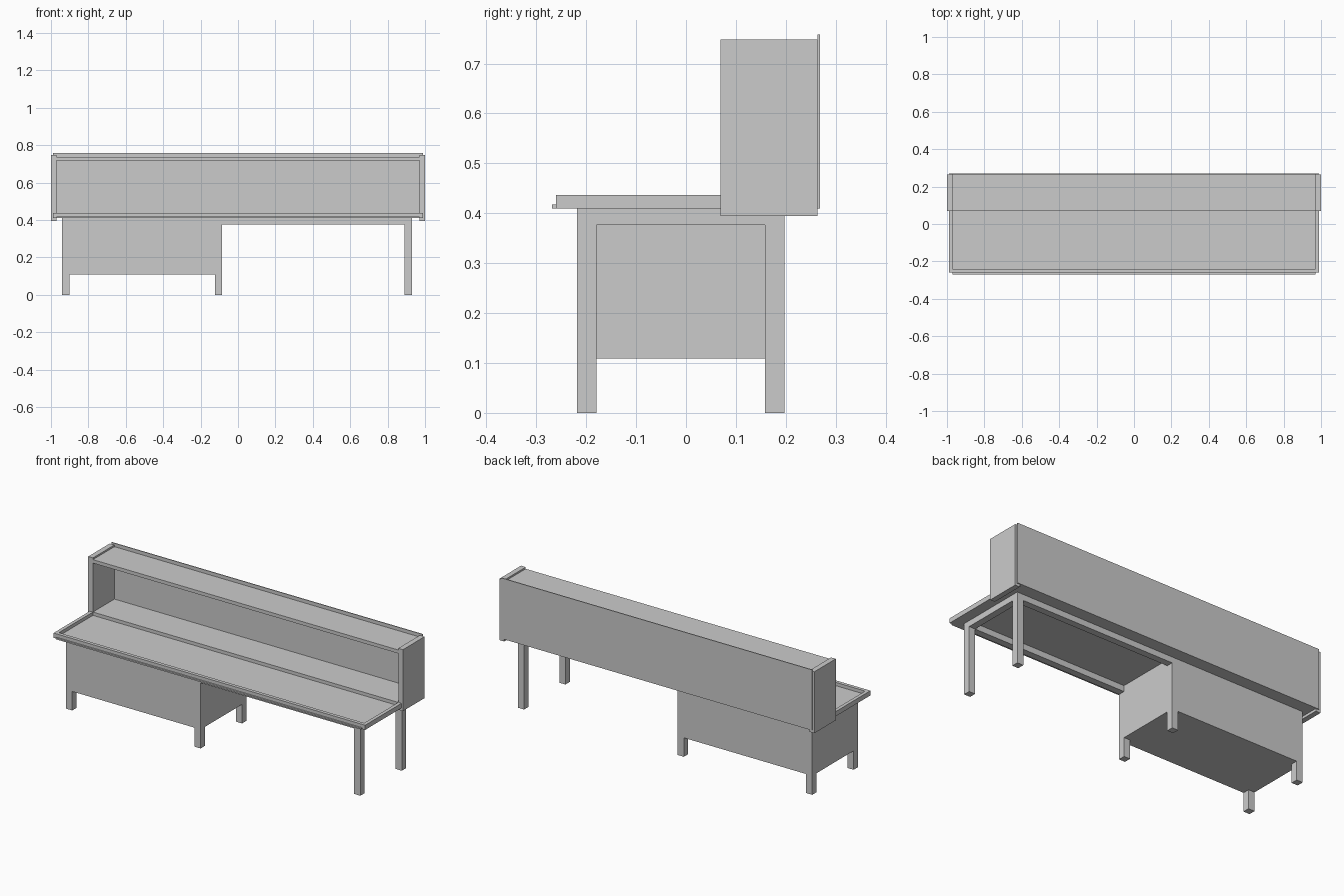
import bpy

if "Cube" in bpy.data.objects:
    bpy.data.objects.remove(bpy.data.objects["Cube"])


def box(name, x0, x1, y0, y1, z0, z1):
    """Axis-aligned box from its limits."""
    bpy.ops.mesh.primitive_cube_add(
        size=1, location=((x0 + x1) / 2, (y0 + y1) / 2, (z0 + z1) / 2))
    ob = bpy.context.object
    ob.name = name
    ob.scale = (x1 - x0, y1 - y0, z1 - z0)
    bpy.ops.object.transform_apply(location=False, rotation=False, scale=True)
    return ob


# Key lines of the base frame
FRONT, BACK, LEG = -0.218, 0.197, 0.039
F_IN, B_IN = FRONT + LEG, BACK - LEG
LEG_X = (-0.94, -0.124, 0.891)

# Legs
for x in LEG_X:
    box("front_leg", x, x + LEG, FRONT, F_IN, 0, 0.41)
    box("back_leg", x, x + LEG, B_IN, BACK, 0, 0.41)

# Cabinet: cross-shaped body, flush with the outer faces of its legs
box("cabinet_body", LEG_X[0] + LEG, LEG_X[1], FRONT, BACK, 0.109, 0.41)
for x in LEG_X[:2]:
    box("cabinet_side", x, x + LEG, F_IN, B_IN, 0.109, 0.41)

# Aprons under the open half
for y in (FRONT, B_IN):
    box("long_apron", LEG_X[1] + LEG, LEG_X[2], y, y + LEG, 0.376, 0.41)
box("end_apron", LEG_X[2], LEG_X[2] + LEG, F_IN, B_IN, 0.376, 0.41)

# Worktop: thin panel with a protruding front lip, framed by a raised rim
box("worktop_panel", -0.97, 0.97, -0.269, 0.264, 0.41, 0.418)
box("front_rim", -0.99, 0.99, -0.26, -0.24, 0.41, 0.437)
for s in (-1, 1):
    a, b = sorted((s * 0.97, s * 0.99))
    box("side_rim", a, b, -0.24, 0.264, 0.41, 0.437)

# Hutch: sides, floor, recessed top and taller back
for s in (-1, 1):
    a, b = sorted((s * 0.97, s))
    box("hutch_side", a, b, 0.069, 0.264, 0.395, 0.748)
box("hutch_floor", -0.97, 0.97, 0.069, 0.264, 0.41, 0.437)
box("hutch_top", -0.97, 0.97, 0.069, 0.264, 0.718, 0.738)
box("hutch_back", -0.988, 0.988, 0.264, 0.269, 0.41, 0.758)
